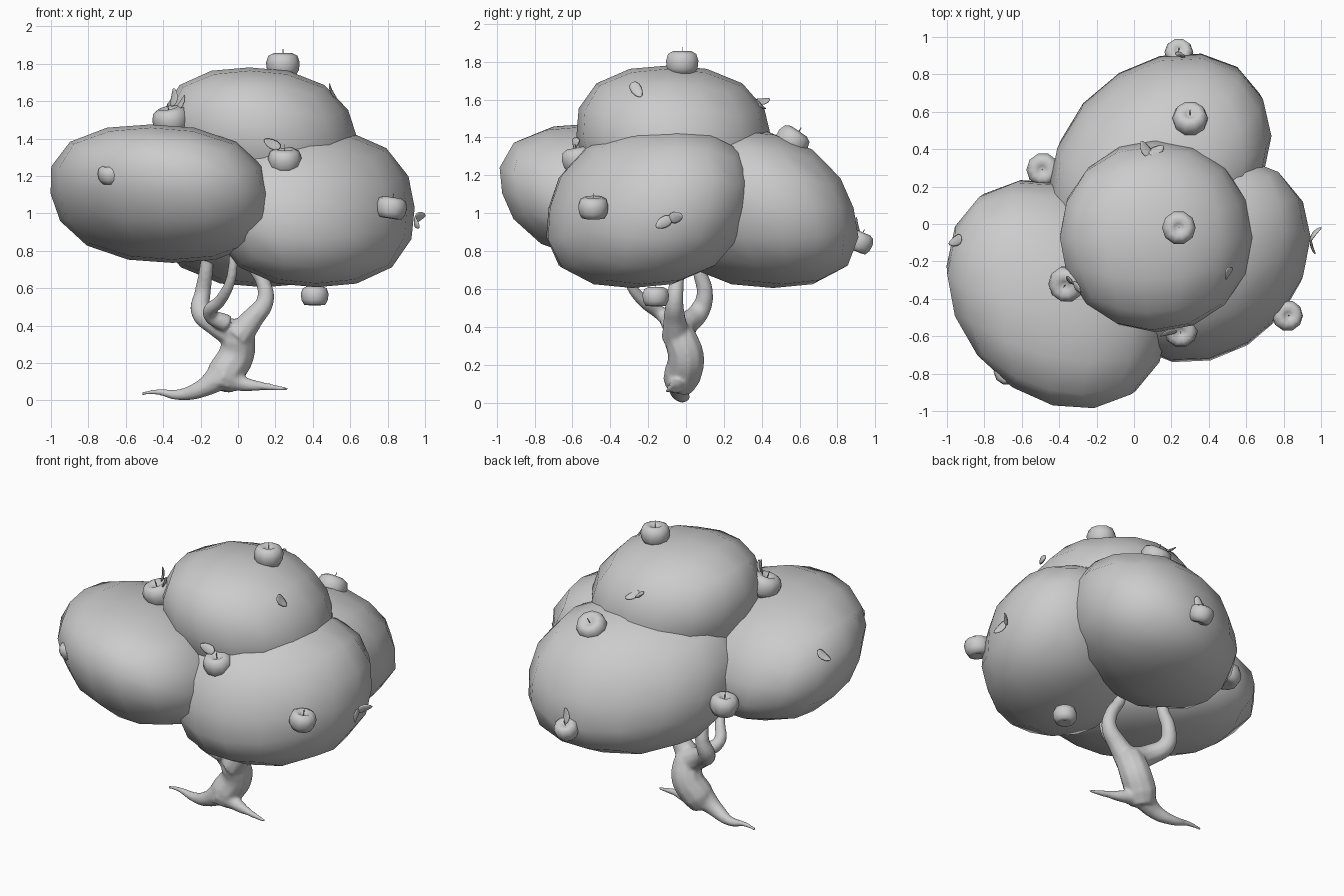
import bpy, bmesh, math
from mathutils import Vector, Matrix

if "Cube" in bpy.data.objects:
    bpy.data.objects.remove(bpy.data.objects["Cube"])


def finish(name, bm):
    bmesh.ops.recalc_face_normals(bm, faces=bm.faces)
    for f in bm.faces:
        f.smooth = True
    me = bpy.data.meshes.new(name)
    bm.to_mesh(me)
    bm.free()
    ob = bpy.data.objects.new(name, me)
    bpy.context.collection.objects.link(ob)
    return ob


def canopy(name, centre, half, top_shift, side_shift, p=2.4):
    """Low-res quad ball, slightly squared in height, sheared into a leaning
    ellipsoid: half extents, xy offset of its top, y offset of its right side."""
    bm = bmesh.new()
    bmesh.ops.create_cube(bm, size=2)
    bmesh.ops.subdivide_edges(bm, edges=bm.edges, cuts=3, use_grid_fill=True)
    hx, hy, hz = half
    ax, ay = top_shift
    bx = math.sqrt(hx * hx - ax * ax)
    by = (side_shift * hx - ax * ay) / bx
    cy = math.sqrt(hy * hy - ay * ay - by * by)
    for v in bm.verts:
        # equal-angle spacing on the ball
        n = Vector([math.tan(c * math.pi / 4) for c in v.co])
        n /= (n.xy.length ** p + abs(n.z) ** p) ** (1 / p)
        v.co = Vector(centre) + Vector((bx * n.x + ax * n.z,
                                        by * n.x + cy * n.y + ay * n.z,
                                        hz * n.z))
    return finish(name, bm)


def limb(name, points):
    """Tapered tube through (x, y, z, radius) points."""
    cu = bpy.data.curves.new(name, 'CURVE')
    cu.dimensions = '3D'
    cu.bevel_depth = 1
    cu.bevel_resolution = 3
    cu.resolution_u = 6
    cu.use_fill_caps = True
    sp = cu.splines.new('BEZIER')
    sp.bezier_points.add(len(points) - 1)
    for bp, (x, y, z, r) in zip(sp.bezier_points, points):
        bp.co = (x, y, z)
        bp.radius = r
        bp.handle_left_type = bp.handle_right_type = 'AUTO'
    ob = bpy.data.objects.new(name, cu)
    bpy.context.collection.objects.link(ob)
    return ob


def apple(name, centre, r, tilt=(0, 0)):
    """Lathed fruit with dimples and a thin stem."""
    prof = [(0, .4), (.25, .52), (.55, .68), (.87, .52), (1, .12),
            (.95, -.32), (.76, -.66), (.4, -.7), (0, -.55)]
    bm = bmesh.new()
    vs = [bm.verts.new((x, 0, z)) for x, z in prof]
    es = [bm.edges.new(q) for q in zip(vs, vs[1:])]
    bmesh.ops.spin(bm, geom=vs + es, cent=(0, 0, 0), axis=(0, 0, 1),
                   angle=2 * math.pi, steps=10)
    bmesh.ops.remove_doubles(bm, verts=bm.verts, dist=.001)
    bmesh.ops.create_cone(bm, segments=5, radius1=.025, radius2=.03, depth=.55,
                          cap_ends=True, matrix=Matrix.Translation((0, 0, .65)))
    ob = finish(name, bm)
    ob.location = centre
    ob.scale = (r, r, r)
    ob.rotation_euler = (tilt[0], tilt[1], 0)


def leaf(name, centre, direction, size=.05):
    """Flat oval whose broad side faces away from the middle of the tree."""
    bm = bmesh.new()
    bmesh.ops.create_uvsphere(bm, u_segments=8, v_segments=6, radius=1)
    for v in bm.verts:
        v.co = (v.co.x * .6 * (1 - .25 * v.co.z), v.co.y * .15 + .2 * v.co.z ** 2, v.co.z)
    ob = finish(name, bm)
    c, z = Vector(centre), Vector(direction).normalized()
    x = (c - Vector((0, 0, 1.1))).cross(z).normalized()
    rot = Matrix((x, z.cross(x), z)).transposed().to_4x4()
    ob.matrix_world = Matrix.Translation(c) @ rot @ Matrix.Scale(size, 4)


# foliage masses
canopy("foliage_left", (-.41, -.375, 1.105), (.595, .61, .37), (-.06, -.1), -.14)
canopy("foliage_right", (.4, -.195, 1.03), (.545, .545, .425), (-.02, .09), .12)
canopy("foliage_back", (.14, .33, 1.03), (.595, .575, .425), (0, -.13), .14)
canopy("foliage_top", (.12, -.065, 1.405), (.52, .515, .375), (-.06, -.03), 0)

# trunk, roots and branches, fused into one smooth skin
limbs = [
    limb("trunk", [(-.1, -.04, .07, .075), (-.07, -.02, .14, .1), (-.01, .0, .24, .098),
                   (0, -.03, .34, .09), (-.03, -.06, .42, .05)]),
    limb("root_left", [(-.07, -.03, .15, .085), (-.19, -.04, .065, .05),
                       (-.32, -.01, .03, .03), (-.43, 0, .045, .017), (-.52, .01, .035, .01)]),
    limb("root_right", [(-.08, -.04, .13, .085), (.02, -.05, .09, .042),
                        (.14, -.08, .075, .022), (.27, -.1, .06, .01)]),
    limb("branch_left", [(0, -.03, .34, .08), (-.12, 0, .41, .065), (-.2, .07, .48, .055),
                         (-.19, .1, .57, .045), (-.17, .07, .7, .038), (-.16, .05, .85, .035)]),
    limb("branch_right", [(0, -.05, .34, .08), (.08, -.06, .44, .06), (.145, -.06, .53, .048),
                          (.135, -.05, .63, .04), (.08, -.04, .73, .037), (.07, -.03, .85, .035)]),
    limb("branch_front", [(-.06, -.08, .41, .05), (-.15, -.12, .46, .04), (-.09, -.23, .54, .033),
                          (-.04, -.3, .64, .028), (-.02, -.33, .82, .025)])]
for ob in limbs:
    ob.select_set(True)
bpy.context.view_layer.objects.active = limbs[0]
bpy.ops.object.convert(target='MESH')
bpy.ops.object.join()
trunk = bpy.context.view_layer.objects.active
trunk.name = "trunk_and_branches"
skin = trunk.modifiers.new("skin", 'REMESH')
skin.mode = 'VOXEL'
skin.voxel_size = .009
skin.use_smooth_shade = True
soft = trunk.modifiers.new("soften", 'SMOOTH')
soft.factor = .5
soft.iterations = 12

# fruit
fruit = [((.24, -.02, 1.795), .09, (0, 0)), ((-.36, -.32, 1.5), .098, (.2, -.2)),
         ((-.68, -.79, 1.21), .07, (.2, -.1)), ((.25, -.57, 1.285), .09, (.2, 0)),
         ((.82, -.49, 1.03), .083, (0, .15)), ((.41, -.16, .56), .074, (0, 0)),
         ((.24, .915, .85), .077, (-.4, 0)), ((.3, .56, 1.38), .095, (-.6, 0)),
         ((-.485, .29, .97), .09, (0, -.1))]
for i, f in enumerate(fruit):
    apple(f"apple_{i + 1}", *f)

# leaves: beside some fruit and loose on the foliage
leaves = [((-.34, -.3, 1.62), (.1, 0, 1)), ((-.3, -.34, 1.59), (.5, -.4, .8)),
          ((.18, -.58, 1.37), (-.8, -.2, .35)), ((.25, .9, .93), (.1, -.2, 1)),
          ((-.95, -.09, 1.27), (-.7, -.35, -.6)), ((-.89, -.06, 1.27), (.8, .4, .3)),
          ((.965, -.05, .98), (.5, .6, .2)), ((.95, -.12, .95), (.2, -.7, -.4)),
          ((.06, .4, 1.59), (-.4, .6, .1)), ((.12, .39, 1.57), (.6, .4, -.4)),
          ((.5, -.26, 1.65), (.4, .5, -.8))]
for i, (c, d) in enumerate(leaves):
    leaf(f"leaf_{i + 1}", c, d)
